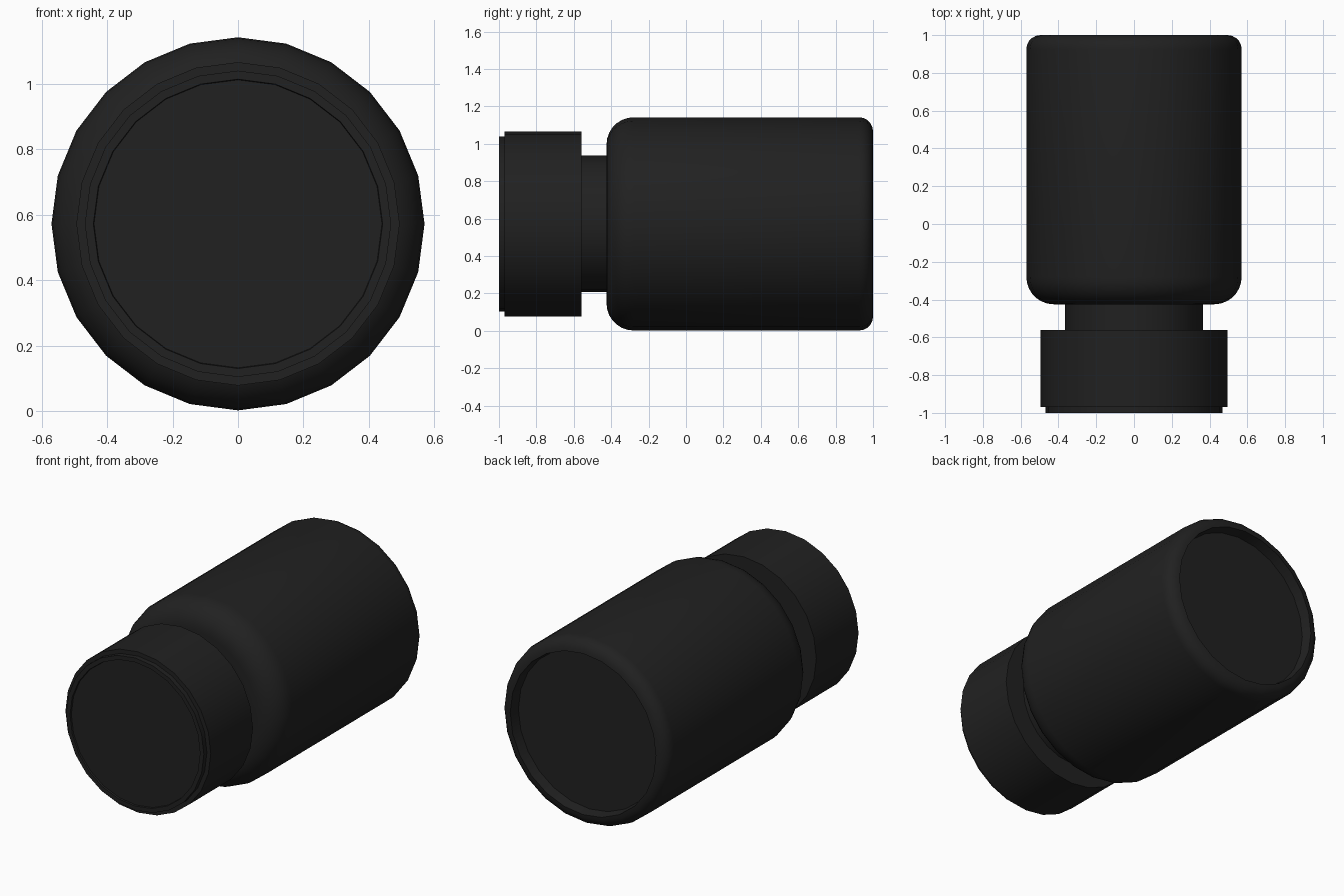
import bpy, bmesh, math

if "Cube" in bpy.data.objects:
    bpy.data.objects.remove(bpy.data.objects["Cube"])

SIDES = 24
R = 0.57
CZ = 0.572

mat = bpy.data.materials.new("dark_plastic")
mat.diffuse_color = (0.015, 0.015, 0.015, 1)
mat.use_nodes = True
mat.node_tree.nodes["Principled BSDF"].inputs["Base Color"].default_value = mat.diffuse_color


def arc(r_c, y_c, rad, a0, a1, n):
    """Rounded corner as (radius, y) points."""
    pts = []
    for i in range(n + 1):
        a = math.radians(a0 + (a1 - a0) * i / n)
        pts.append((r_c + rad * math.cos(a), y_c + rad * math.sin(a)))
    return pts


def lathe(name, profile):
    """Closed solid of revolution about the y axis; ends are capped flat."""
    bm = bmesh.new()
    rings = []
    for r, y in profile:
        rings.append([bm.verts.new((r * math.cos(2 * math.pi * i / SIDES), y,
                                    CZ + r * math.sin(2 * math.pi * i / SIDES)))
                      for i in range(SIDES)])
    for a, b in zip(rings, rings[1:]):
        for i in range(SIDES):
            j = (i + 1) % SIDES
            bm.faces.new((a[i], a[j], b[j], b[i]))
    bm.faces.new(rings[0])
    bm.faces.new(rings[-1])
    bmesh.ops.recalc_face_normals(bm, faces=bm.faces[:])
    me = bpy.data.meshes.new(name)
    bm.to_mesh(me)
    bm.free()
    me.materials.append(mat)
    ob = bpy.data.objects.new(name, me)
    bpy.context.collection.objects.link(ob)
    bpy.ops.object.select_all(action='DESELECT')
    ob.select_set(True)
    bpy.context.view_layer.objects.active = ob
    bpy.ops.object.shade_smooth_by_angle(angle=math.radians(32))
    return ob


# Bottle body: rounded shoulder, straight wall, rounded base with a recess
lathe("bottle_body",
      [(0.36, -0.425)]
      + arc(R - 0.145, -0.28, 0.145, -90, 0, 7)
      + arc(R - 0.075, 0.925, 0.075, 0, 90, 5)
      + [(0.485, 0.935)])

# Neck between shoulder and cap
lathe("bottle_neck", [(0.365, -0.57), (0.365, -0.42)])

# Screw cap: stepped rim and slightly sunken top
lathe("cap", [(0.44, -0.99), (0.442, -1.0), (0.468, -1.0), (0.468, -0.97),
              (0.494, -0.97), (0.494, -0.56)])
